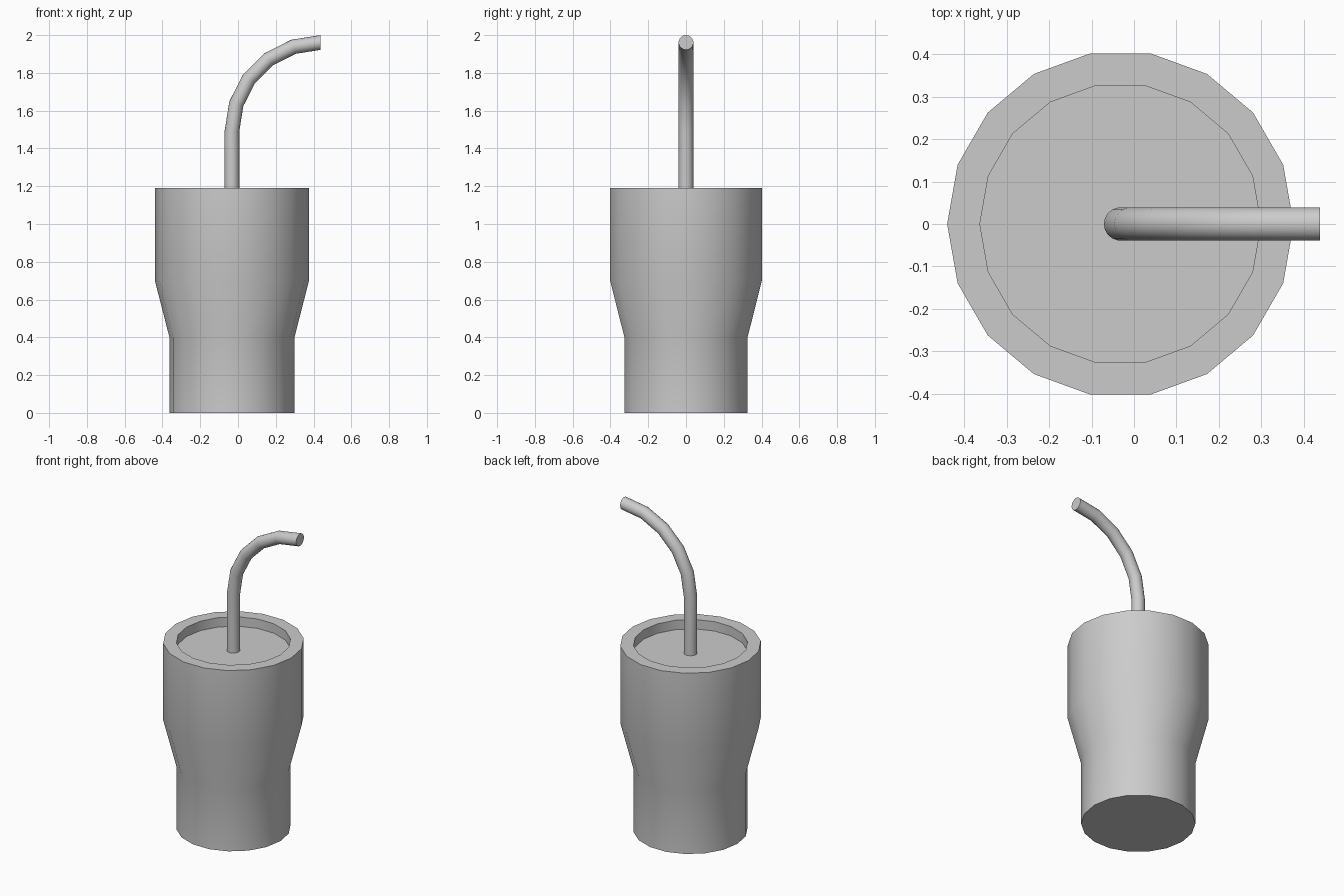
import bpy, bmesh
from math import sin, cos, pi, radians

if "Cube" in bpy.data.objects:
    bpy.data.objects.remove(bpy.data.objects["Cube"])

AXIS_X = -0.032      # cup axis
STRAW_R = 0.039
BEND_R = 0.47


def loft(name, rings):
    """Skin a list of equal-length vertex rings and cap both ends."""
    bm = bmesh.new()
    loops = [[bm.verts.new(p) for p in ring] for ring in rings]
    n = len(loops[0])
    for a, b in zip(loops, loops[1:]):
        for i in range(n):
            j = (i + 1) % n
            bm.faces.new((a[i], a[j], b[j], b[i]))
    bm.faces.new(loops[0][::-1])
    bm.faces.new(loops[-1])
    bmesh.ops.recalc_face_normals(bm, faces=bm.faces)
    mesh = bpy.data.meshes.new(name)
    bm.to_mesh(mesh)
    bm.free()
    obj = bpy.data.objects.new(name, mesh)
    bpy.context.collection.objects.link(obj)
    bpy.ops.object.select_all(action='DESELECT')
    obj.select_set(True)
    bpy.context.view_layer.objects.active = obj
    bpy.ops.object.shade_smooth_by_angle(angle=radians(35))
    return obj


def circle(n):
    return [(cos(2 * pi * i / n), sin(2 * pi * i / n)) for i in range(n)]


# Cup: turned profile (radius, height) with a recessed lid inside the rim
profile = [(0.331, 0), (0.331, 0.40), (0.408, 0.70), (0.408, 1.19),
           (0.331, 1.19), (0.331, 1.13)]
loft("cup", [[(AXIS_X + r * c, r * s, z) for c, s in circle(18)]
             for r, z in profile])

# Straw: upright tube followed by a quarter-circle bend in five steps
bend_x = AXIS_X + BEND_R
bend_z = 2.0 - STRAW_R - BEND_R


def straw_ring(angle, drop=0.0):
    return [(bend_x - (BEND_R + STRAW_R * c) * cos(angle), STRAW_R * s,
             bend_z + (BEND_R + STRAW_R * c) * sin(angle) - drop)
            for c, s in circle(18)]


loft("straw", [straw_ring(0, bend_z - 1.12)]
     + [straw_ring(radians(18 * k)) for k in range(6)])
